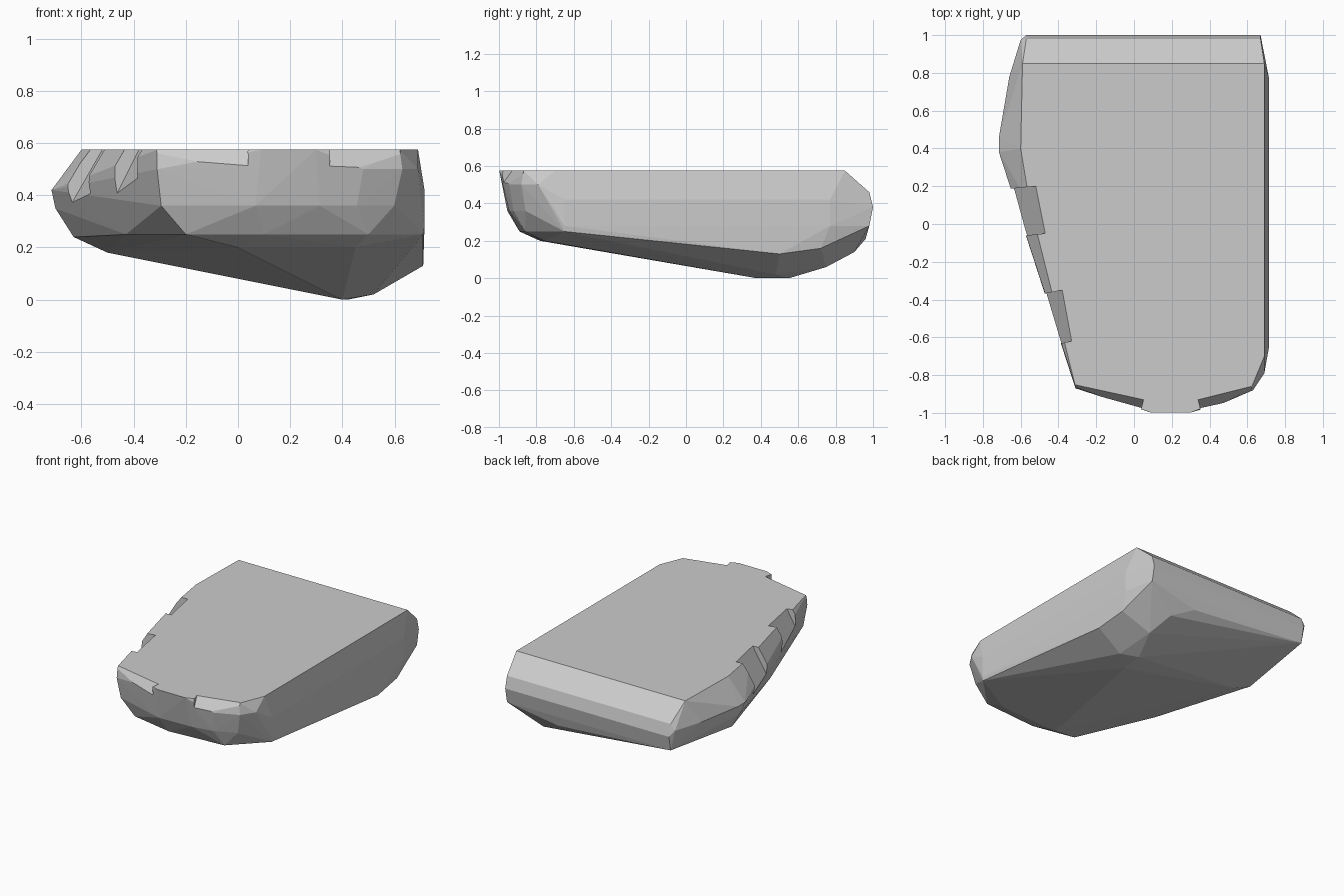
import bpy, bmesh
from mathutils import Vector

if "Cube" in bpy.data.objects:
    bpy.data.objects.remove(bpy.data.objects["Cube"])

# Stone slab: faceted hull, flat top, rounded walls, keel-like underside
TOP = [(-.59, .85), (-.60, .4), (-.55, .1), (-.31, -.86), (.09, -.998),
       (.30, -.998), (.62, -.87), (.69, -.70), (.69, .85)]
MID = [(-.60, .975), (-.66, .78), (-.715, .46), (-.715, .38), (-.59, .02),
       (-.31, -.87), (-.1, -.93), (.07, -.98), (.33, -.97), (.48, -.945),
       (.63, -.88), (.69, -.79)]
LOW = [
    # right wall foot
    (.71, -.65, .25), (.71, .5, .13), (.70, .72, .16), (.67, .95, .28),
    # back foot
    (.45, .9, .14), (.3, .96, .21), (-.35, .94, .25),
    # left foot
    (-.70, .42, .35), (-.63, .4, .24), (-.5, .4, .18), (-.43, -.3, .25),
    # front foot
    (-.2, -.83, .25), (.1, -.89, .25), (.5, -.86, .25), (0, -.78, .2), (.45, -.76, .2),
    # keel
    (.4, .38, 0), (.42, .55, 0), (.52, .48, .02), (.5, .75, .06),
]
pts = [(x, y, .575) for x, y in TOP]
pts += [(x, y, .42) if y > 0 else (x, y, .5) for x, y in MID]
pts += [(x * .95, y * .975, .36) for x, y in MID if y < -.8]
pts += [(x, y, z) for x in (-.57, .67) for y, z in ((.98, .46), (1, .38), (.98, .28))]
pts += [(.715, y, z) for y in (-.65, .77) for z in (.28, .42)]
pts += LOW


def hull(name, points):
    bm = bmesh.new()
    for p in points:
        bm.verts.new(p)
    res = bmesh.ops.convex_hull(bm, input=bm.verts)
    loose = [v for v in bm.verts if not v.link_faces]
    bmesh.ops.delete(bm, geom=loose, context='VERTS')
    bmesh.ops.recalc_face_normals(bm, faces=bm.faces)
    me = bpy.data.meshes.new(name)
    bm.to_mesh(me)
    bm.free()
    ob = bpy.data.objects.new(name, me)
    bpy.context.collection.objects.link(ob)
    return ob


slab = hull("stone_slab", pts)


# Chipped rim: each chip slices the edge from a (top line) to b, outward and down
def chip(a, b, out, drop):
    a, b, out = Vector((*a, .575)), Vector((*b, .575)), Vector((*out, 0))
    far = out + Vector((0, 0, -drop))
    up = Vector((0, 0, .3))
    cutter = hull("chip_cutter", [p + d for p in (a, b) for d in
                                  (Vector(), far, far + up, up)])
    cutter.hide_render = True
    cutter.hide_viewport = True
    cutter.display_type = 'WIRE'
    mod = slab.modifiers.new("chip", 'BOOLEAN')
    mod.operation = 'DIFFERENCE'
    mod.solver = 'EXACT'
    mod.object = cutter


chip((-.34, -.845), (.05, -.93), (-.03, -.12), .17)
chip((.34, -.93), (.62, -.86), (.03, -.12), .17)
chip((-.52, .20), (-.47, -.05), (-.2, -.02), .35)
chip((-.38, -.35), (-.33, -.62), (-.2, -.04), .40)
